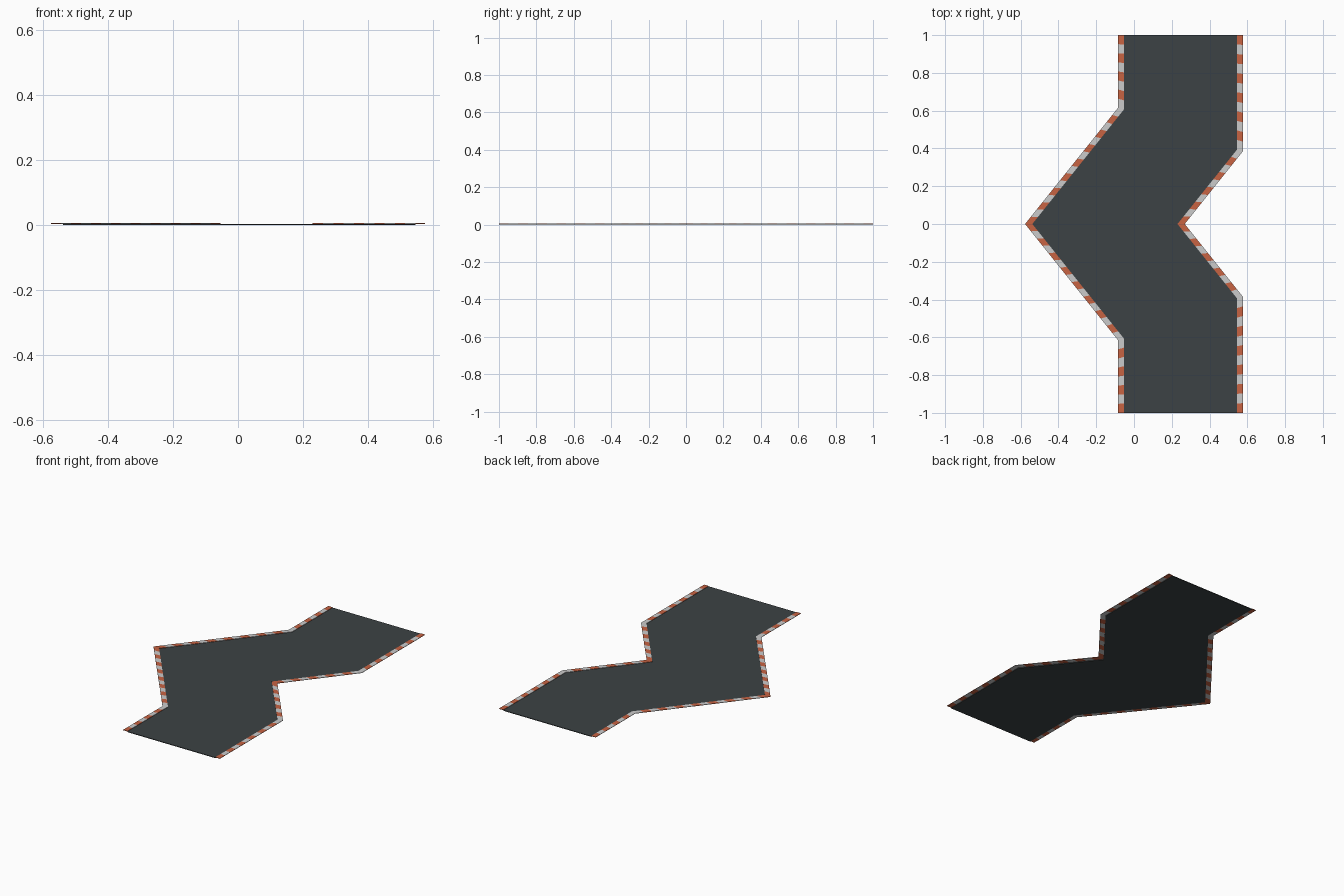
import bpy, bmesh
from mathutils import Vector

if "Cube" in bpy.data.objects:
    bpy.data.objects.remove(bpy.data.objects["Cube"])

CX, BEND = 0.246, 0.4          # road centre line and sideways jog
HALF, KERB = 0.30, 0.03        # half road width, kerb width
ROAD_TOP, KERB_LOW, KERB_TOP = 0.004, 0.004, 0.0065
STRIPE = 0.05
path = [Vector(p) for p in ((CX, -1), (CX, -0.5), (CX - BEND, 0), (CX, 0.5), (CX, 1))]


def material(name, rgb):
    m = bpy.data.materials.new(name)
    m.diffuse_color = (*rgb, 1)
    m.use_nodes = True
    m.node_tree.nodes["Principled BSDF"].inputs["Base Color"].default_value = m.diffuse_color
    return m


def offset(d):
    """Mitred offset of the centre path, positive to the right."""
    out = []
    for i, p in enumerate(path):
        a = path[max(i, 1)] - path[max(i, 1) - 1]
        j = min(i, len(path) - 2)
        b = path[j + 1] - path[j]
        n1, n2 = (Vector((v.y, -v.x)).normalized() for v in (a, b))
        m = (n1 + n2).normalized()
        out.append(p + m * d / m.dot(n1))
    return out


def prism(bm, pts, z0, z1, mat=0):
    """Solid from a flat counter-clockwise outline."""
    lo = [bm.verts.new((p.x, p.y, z0)) for p in pts]
    hi = [bm.verts.new((p.x, p.y, z1)) for p in pts]
    faces = [bm.faces.new(hi), bm.faces.new(lo[::-1])]
    n = len(pts)
    for i in range(n):
        k = (i + 1) % n
        faces.append(bm.faces.new((lo[i], lo[k], hi[k], hi[i])))
    for f in faces:
        f.material_index = mat


def finish(bm, name, mats):
    bmesh.ops.recalc_face_normals(bm, faces=bm.faces)
    me = bpy.data.meshes.new(name)
    bm.to_mesh(me)
    bm.free()
    for m in mats:
        me.materials.append(m)
    bpy.context.collection.objects.link(bpy.data.objects.new(name, me))


asphalt = material("asphalt", (0.045, 0.055, 0.058))
orange = material("kerb_orange", (0.58, 0.125, 0.055))
white = material("kerb_white", (0.65, 0.65, 0.62))

# Road slab, one quad prism per path section
bm = bmesh.new()
left, right = offset(-HALF), offset(HALF)
for i in range(len(path) - 1):
    prism(bm, [left[i], right[i], right[i + 1], left[i + 1]], 0, ROAD_TOP)
bmesh.ops.remove_doubles(bm, verts=bm.verts, dist=1e-5)
inner = [f for f in bm.faces if all(len(e.link_faces) > 2 for e in f.edges
                                    if abs(e.verts[0].co.z - e.verts[1].co.z) < 1e-6)
         and abs(f.normal.z) < 0.5 and len({round(v.co.z, 4) for v in f.verts}) == 2]
bmesh.ops.delete(bm, geom=inner, context='FACES_ONLY')
finish(bm, "road", [asphalt])

# Striped kerbs: orange at the ends and the bend tip, white at the other corners
for side, name in ((-1, "kerb_left"), (1, "kerb_right")):
    bm = bmesh.new()
    a, b = offset(side * HALF), offset(side * (HALF + KERB))
    for s in range(len(path) - 1):
        n = 2 * round((a[s + 1] - a[s]).length / STRIPE / 2)
        for i in range(n):
            t, u = i / n, (i + 1) / n
            quad = [a[s].lerp(a[s + 1], t), b[s].lerp(b[s + 1], t),
                    b[s].lerp(b[s + 1], u), a[s].lerp(a[s + 1], u)]
            prism(bm, quad, KERB_LOW, KERB_TOP, (i + s) % 2)
    finish(bm, name, [orange, white])
